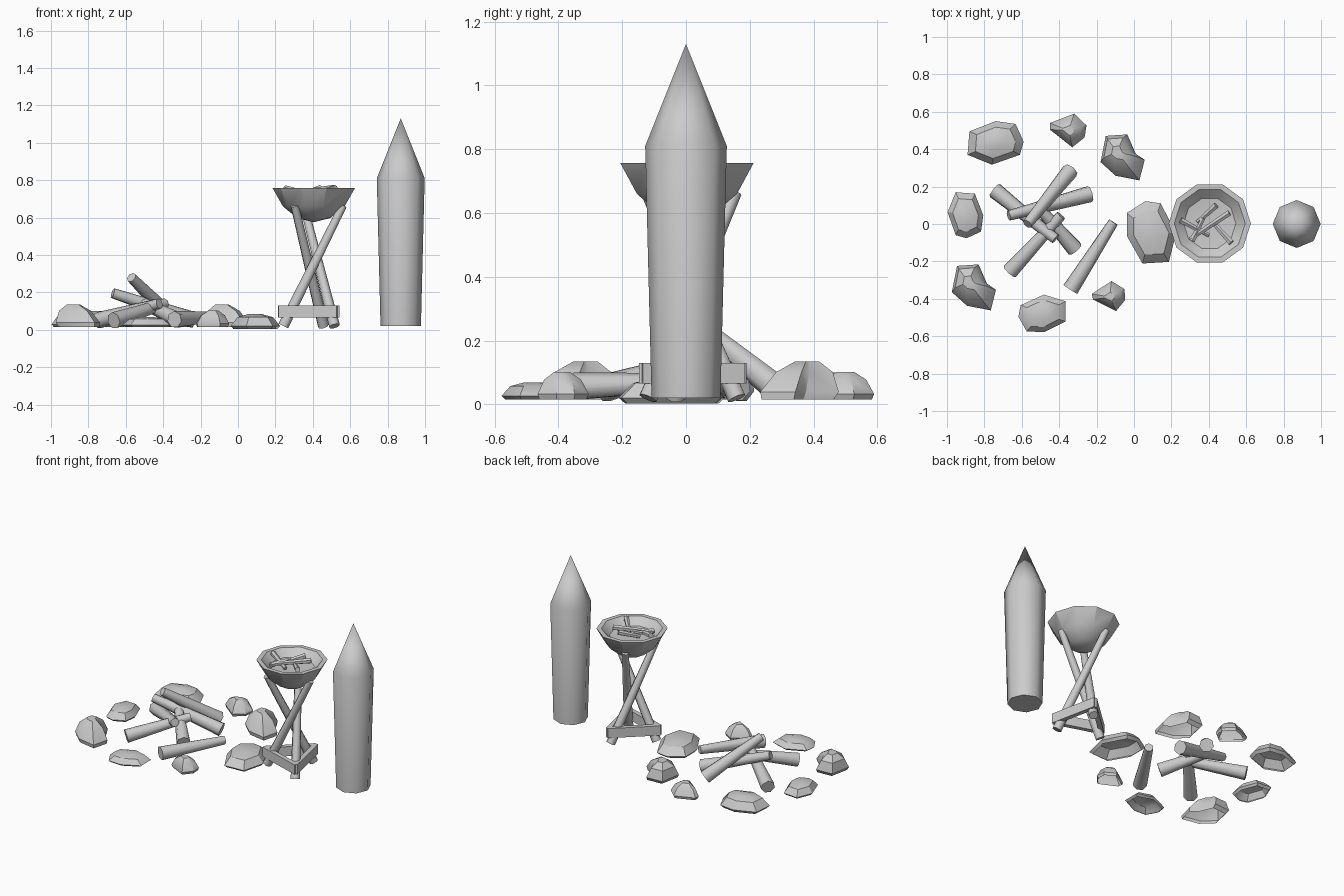
import bpy, bmesh, math
from mathutils import Vector, Matrix

cube = bpy.data.objects.get("Cube")
if cube:
    bpy.data.objects.remove(cube, do_unlink=True)

grey = bpy.data.materials.new("plain_grey")
grey.use_nodes = True
grey.diffuse_color = (0.6, 0.6, 0.6, 1)
grey.node_tree.nodes["Principled BSDF"].inputs["Base Color"].default_value = (0.6, 0.6, 0.6, 1)


def finish(name, bm, angle=35):
    bmesh.ops.recalc_face_normals(bm, faces=bm.faces)
    mesh = bpy.data.meshes.new(name)
    bm.to_mesh(mesh)
    bm.free()
    mesh.materials.append(grey)
    ob = bpy.data.objects.new(name, mesh)
    bpy.context.collection.objects.link(ob)
    bpy.ops.object.select_all(action='DESELECT')
    ob.select_set(True)
    bpy.context.view_layer.objects.active = ob
    bpy.ops.object.shade_smooth_by_angle(angle=math.radians(angle))
    return ob


def bridge(bm, a, b):
    for i in range(len(a)):
        j = (i + 1) % len(a)
        bm.faces.new((a[i], a[j], b[j], b[i]))


def fan(bm, ring, tip):
    for i in range(len(ring)):
        bm.faces.new((ring[i], ring[(i + 1) % len(ring)], tip))


def ring_verts(bm, n, r, z, centre):
    return [bm.verts.new((centre[0] + r * math.cos(math.tau * i / n),
                          centre[1] + r * math.sin(math.tau * i / n), z)) for i in range(n)]


def log(name, start, end, r1, r2, sides=7):
    """Tapered pole between two points."""
    a, b = Vector(start), Vector(end)
    bm = bmesh.new()
    turn = (b - a).to_track_quat('Z', 'Y').to_matrix().to_4x4()
    bmesh.ops.create_cone(bm, cap_ends=True, segments=sides, radius1=r1, radius2=r2,
                          depth=(b - a).length, matrix=Matrix.Translation((a + b) / 2) @ turn)
    return finish(name, bm, 55)


def stone(name, outline, profile, centre, size, turn, base, height, lean=(0, 0)):
    """Hollow shell: the outline shrinks through the (scale, height) profile to a leaning top."""
    bm = bmesh.new()
    spin = Matrix.Rotation(math.radians(turn), 2)
    rings = []
    for s, h in profile:
        ring = []
        for p in outline:
            q = spin @ (Vector(p) * s + Vector(lean) * h) * size
            ring.append(bm.verts.new((centre[0] + q.x, centre[1] + q.y, base + height * h)))
        rings.append(ring)
    for a, b in zip(rings, rings[1:]):
        bridge(bm, a, b)
    bm.faces.new(rings[-1])
    finish(name, bm, 32)


# Ring of stones in three shapes
ROUND = [(-.14, .06), (0, .115), (.107, .1), (.15, .005), (.13, -.065), (-.02, -.118), (-.15, -.065)]
WEDGE = [(-.09, .115), (.025, .123), (.07, .02), (.118, -.013), (.09, -.123), (-.037, -.098), (-.118, -.025)]
SMALL = [(-.1, .04), (.03, .09), (.096, .027), (.086, -.037), (.02, -.09), (-.1, .005)]
dome = [(.88, 0), (1, .22), (.72, .8), (.3, 1)]
peak = [(.92, 0), (1, .2), (.72, .72), (.3, 1)]

for i, (c, size, turn, base, h) in enumerate([
        ((-.74, .435), 1, 0, .015, .085), ((-.49, -.48), .86, 185, .015, .053),
        ((-.9, .047), .82, -90, .015, .065), ((.09, -.045), 1.13, 98, .003, .08)]):
    stone(f"round_stone_{i + 1}", ROUND, dome, c, size, turn, base, h)
for i, c in enumerate([(-.055, .35), (-.85, -.345)]):
    stone(f"wedge_stone_{i + 1}", WEDGE, peak, c, 1, 0, .015, .12, (-.03, .03))
for i, (c, size, turn) in enumerate([((-.35, .5), 1, 0), ((-.13, -.39), .9, 12)]):
    stone(f"small_stone_{i + 1}", SMALL, peak, c, size, turn, .015, .087)

# Scattered firewood, thick end first
for i, (a, b) in enumerate([
        ((-.34, -.35, .055), (-.11, .01, .07)),
        ((-.665, -.255, .05), (-.39, .045, .14)),
        ((-.745, .18, .05), (-.42, -.08, .14)),
        ((-.235, .16, .05), (-.67, .045, .195)),
        ((-.34, .285, .05), (-.57, 0, .28)),
        ((-.315, -.135, .05), (-.52, .1, .15))]):
    log(f"firewood_{i + 1}", a, b, .045, .028)

# Brazier bowl with a thick rim
mid = (.405, .003)
bm = bmesh.new()
bottom = bm.verts.new((*mid, .575))
shell = [ring_verts(bm, 10, r, z, mid) for r, z in
         [(.09, .598), (.165, .66), (.22, .757), (.19, .757), (.14, .71)]]
floor = bm.verts.new((*mid, .695))
fan(bm, shell[0], bottom)
for a, b in zip(shell, shell[1:]):
    bridge(bm, a, b)
fan(bm, shell[-1], floor)
finish("brazier_bowl", bm, 30)

# Kindling in the bowl
for i, (a, b) in enumerate([
        ((.25, .02, .755), (.4, -.06, .72)), ((.44, .1, .757), (.34, .01, .72)),
        ((.51, .06, .757), (.3, -.08, .73)), ((.52, -.1, .757), (.42, .01, .73)),
        ((.31, -.09, .73), (.37, .03, .74))]):
    log(f"kindling_{i + 1}", a, b, .018, .012, 6)


def around(angle, r, z):
    t = math.radians(angle)
    return Vector((mid[0] + r * math.cos(t), mid[1] + r * math.sin(t), z))


# Three twisted legs and the triangle of braces joining them
for i in range(3):
    ang = 72 + 120 * i
    log(f"brazier_leg_{i + 1}", around(ang, .165, .02), around(ang + 158, .16, .665), .03, .022, 7)
    a, b = around(ang, .18, .0975), around(ang + 120, .18, .0975)
    bm = bmesh.new()
    bmesh.ops.create_cube(bm, size=1)
    heading = math.atan2(b.y - a.y, b.x - a.x)
    bmesh.ops.transform(bm, verts=bm.verts, matrix=Matrix.Translation((a + b) / 2)
                        @ Matrix.Rotation(heading, 4, 'Z')
                        @ Matrix.Diagonal(((b - a).length + .015, .03, .065, 1)))
    finish(f"leg_brace_{i + 1}", bm, 30)

# Sharpened palisade post
spot = (.87, 0)
bm = bmesh.new()
foot = ring_verts(bm, 8, .108, .02, spot)
shoulder = ring_verts(bm, 8, .128, .81, spot)
bm.faces.new(foot)
bridge(bm, foot, shoulder)
fan(bm, shoulder, bm.verts.new((*spot, 1.13)))
finish("pointed_post", bm, 50)
